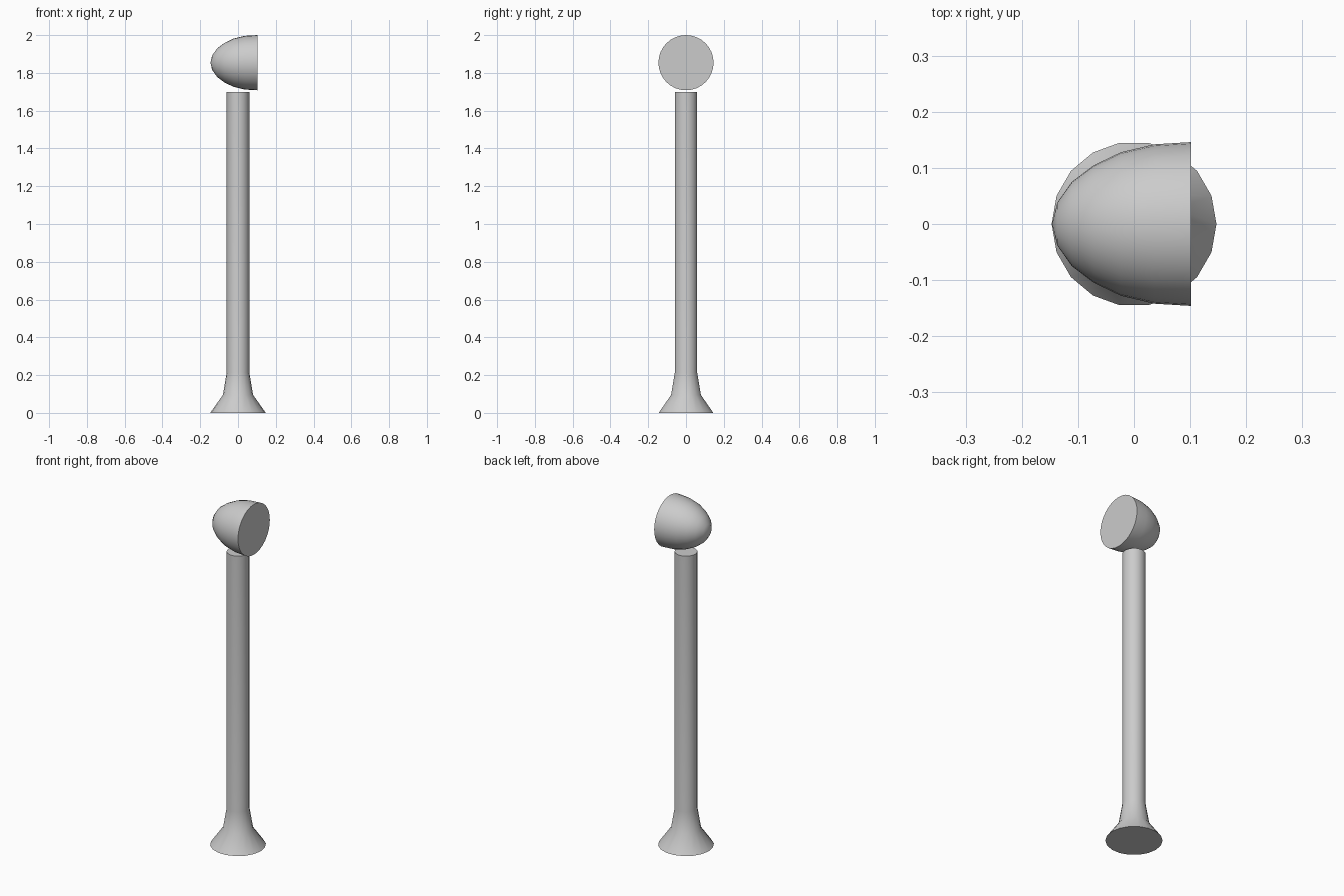
import bpy, bmesh, math
from mathutils import Matrix

if "Cube" in bpy.data.objects:
    bpy.data.objects.remove(bpy.data.objects["Cube"])


def lathe(name, profile, sides, matrix):
    """Revolve (radius, height) points around z; radius 0 makes a tip, open ends are capped."""
    bm = bmesh.new()
    rings = []
    for r, h in profile:
        if r == 0:
            rings.append([bm.verts.new((0, 0, h))] * sides)
        else:
            rings.append([bm.verts.new((r * math.cos(2 * math.pi * i / sides),
                                        r * math.sin(2 * math.pi * i / sides), h))
                          for i in range(sides)])
    for a, b in zip(rings, rings[1:]):
        for i in range(sides):
            j = (i + 1) % sides
            bm.faces.new(dict.fromkeys((a[i], a[j], b[j], b[i])))
    for (r, h), ring in ((profile[0], rings[0]), (profile[-1], rings[-1])):
        if r > 0:
            bm.faces.new(ring)
    bmesh.ops.recalc_face_normals(bm, faces=bm.faces)
    bm.transform(matrix)
    mesh = bpy.data.meshes.new(name)
    bm.to_mesh(mesh)
    bm.free()
    obj = bpy.data.objects.new(name, mesh)
    bpy.context.collection.objects.link(obj)
    bpy.ops.object.select_all(action='DESELECT')
    obj.select_set(True)
    bpy.context.view_layer.objects.active = obj
    bpy.ops.object.shade_smooth_by_angle(angle=math.radians(40))
    return obj


# Post with a flared foot
lathe("post", [(0.147, 0), (0.08, 0.095), (0.06, 0.215), (0.06, 1.7)], 18, Matrix())

# Bullet-shaped lamp head lying along x, flat face towards +x
head = [(0, -0.146), (0.038, -0.137), (0.075, -0.111), (0.104, -0.073),
        (0.128, -0.023), (0.142, 0.036), (0.146, 0.102)]
lathe("lamp_head", head, 32,
      Matrix.Translation((0, 0, 1.854)) @ Matrix.Rotation(math.pi / 2, 4, 'Y'))
